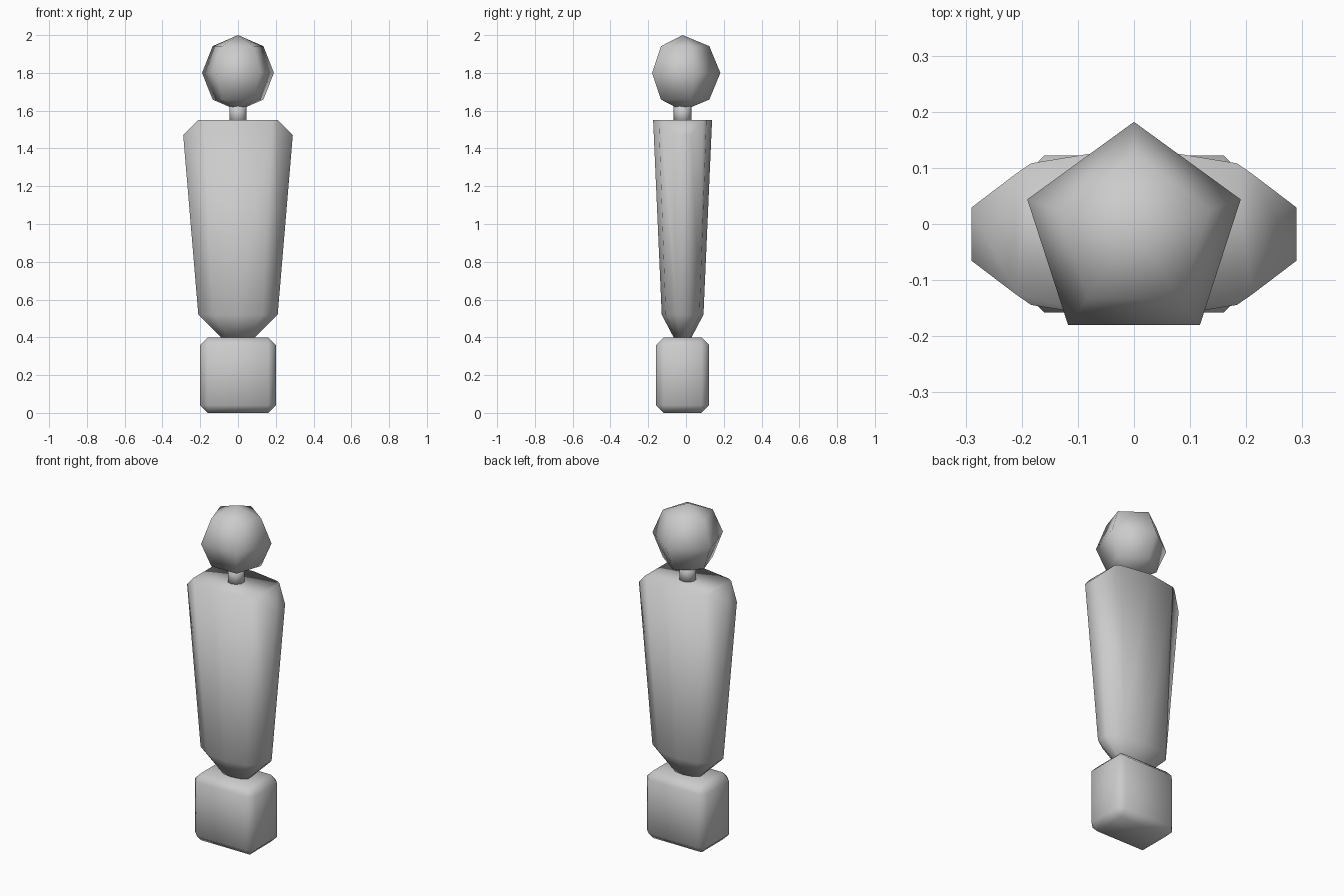
import bpy
import bmesh
from math import sin, cos, pi, radians
from mathutils import Vector

CENTRE_Y = -0.018

default_cube = bpy.data.objects.get("Cube")
if default_cube:
    bpy.data.objects.remove(default_cube, do_unlink=True)

grey = bpy.data.materials.new("plain_grey")
grey.use_nodes = True
colour = (0.6, 0.6, 0.6, 1)
grey.diffuse_color = colour
grey.node_tree.nodes["Principled BSDF"].inputs["Base Color"].default_value = colour


def finish(name, bm):
    """Turn a bmesh into a smooth grey object."""
    bmesh.ops.recalc_face_normals(bm, faces=bm.faces)
    for face in bm.faces:
        face.smooth = True
    mesh = bpy.data.meshes.new(name)
    bm.to_mesh(mesh)
    bm.free()
    mesh.materials.append(grey)
    obj = bpy.data.objects.new(name, mesh)
    bpy.context.collection.objects.link(obj)
    return obj


def loft(sides, rings, start, depth=1.0):
    """Stack polygon rings given as (height, radius) and cap both ends."""
    bm = bmesh.new()
    loops = []
    for z, r in rings:
        angles = [radians(start) + 2 * pi * i / sides for i in range(sides)]
        loops.append([bm.verts.new((r * cos(a), CENTRE_Y + depth * r * sin(a), z))
                      for a in angles])
    for low, high in zip(loops, loops[1:]):
        for i in range(sides):
            j = (i + 1) % sides
            bm.faces.new((low[i], low[j], high[j], high[i]))
    bm.faces.new(loops[0][::-1])
    bm.faces.new(loops[-1])
    bmesh.ops.remove_doubles(bm, verts=bm.verts, dist=0.0001)
    return bm


# Base: chamfered block
bm = bmesh.new()
bmesh.ops.create_cube(bm, size=1)
bmesh.ops.scale(bm, vec=(0.4, 0.28, 0.4), verts=bm.verts)
bmesh.ops.translate(bm, vec=(0, CENTRE_Y, 0.2), verts=bm.verts)
bmesh.ops.bevel(bm, geom=bm.edges[:], offset=0.04, segments=1, affect='EDGES')
finish("base", bm)

# Body: flattened ten-sided taper with cut shoulders
bm = loft(10, [(0.4, 0.095), (0.52, 0.221), (1.55, 0.312)], 18, depth=0.5)
for side in (-1, 1):
    cut = bmesh.ops.bisect_plane(
        bm, geom=bm.verts[:] + bm.edges[:] + bm.faces[:],
        plane_co=Vector((side * 0.21, 0, 1.55)),
        plane_no=Vector((side, 0, 1)).normalized(), clear_outer=True)
    rim = [e for e in cut["geom_cut"] if isinstance(e, bmesh.types.BMEdge)]
    bmesh.ops.holes_fill(bm, edges=rim, sides=0)
finish("body", bm)

# Neck: short peg
finish("neck", loft(10, [(1.53, 0.047), (1.64, 0.047)], 18))

# Head: coarse five-sided ball
ball = [(1.8 - 0.2 * cos(pi * k / 4), 0.2 * sin(pi * k / 4)) for k in range(1, 4)]
bm = loft(5, ball, 90)
caps = [f for f in bm.faces if abs(f.normal.z) > 0.99 or len(f.verts) == 5]
for cap in caps:
    pole_z = 2.0 if cap.calc_center_median().z > 1.8 else 1.6
    poke = bmesh.ops.poke(bm, faces=[cap])
    poke["verts"][0].co = (0, CENTRE_Y, pole_z)
finish("head", bm)
